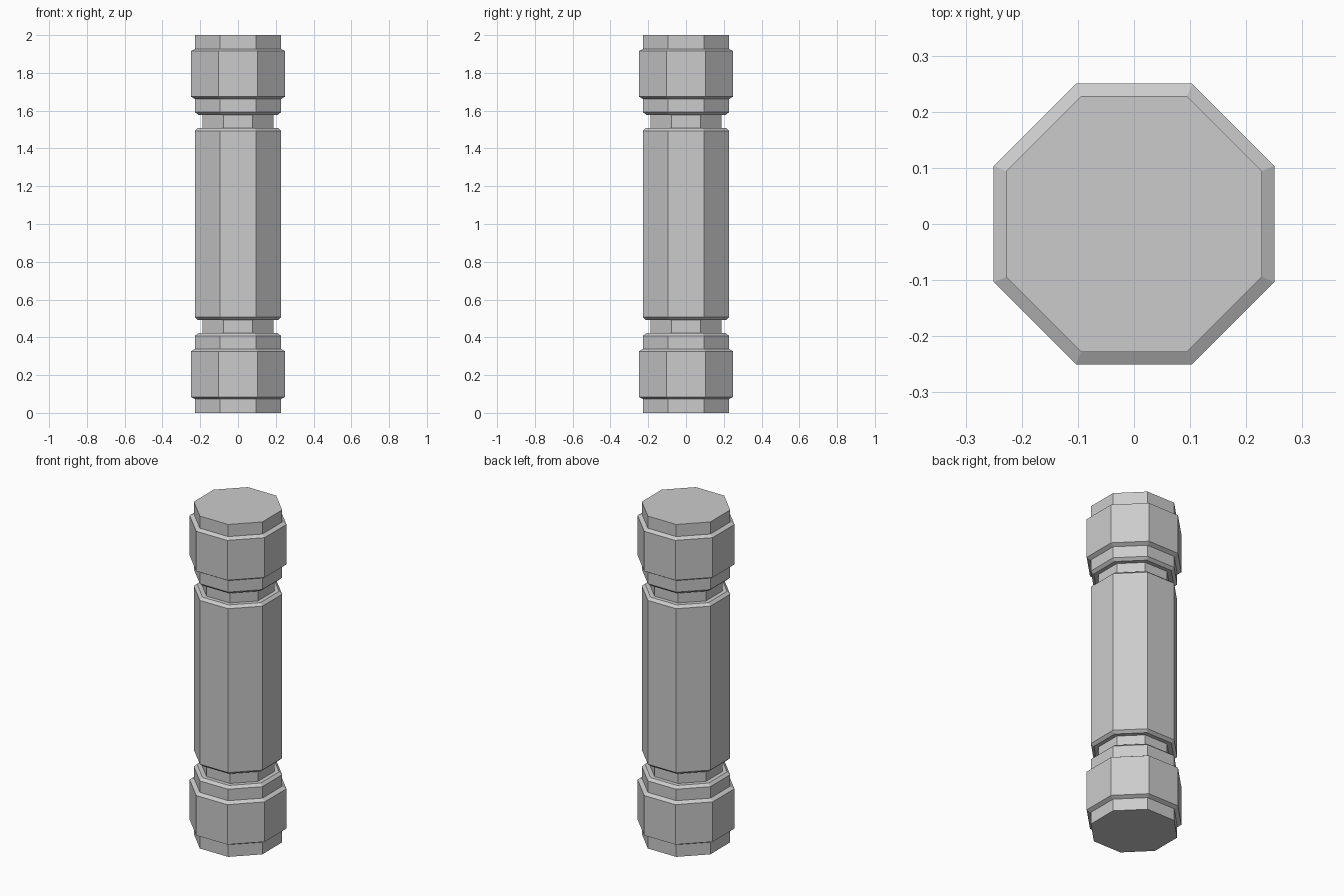
import bpy
import bmesh
from math import cos, sin, pi

SIDES = 8

cube = bpy.data.objects.get("Cube")
if cube:
    bpy.data.objects.remove(cube, do_unlink=True)

# Plain grey for the whole model
grey = bpy.data.materials.new("grey")
grey.use_nodes = True
grey.diffuse_color = (0.6, 0.6, 0.6, 1)
bsdf = grey.node_tree.nodes["Principled BSDF"]
bsdf.inputs["Base Color"].default_value = grey.diffuse_color
bsdf.inputs["Roughness"].default_value = 0.8

# Lower half outline as (flat-to-centre distance, height)
BODY, BAND, CHAMFER, GROOVE = 0.228, 0.25, 0.212, 0.188
lower = [
    (BODY, 0.0), (BODY, 0.073),          # end stub
    (BAND, 0.085), (BAND, 0.325),        # wide band
    (BODY, 0.338), (BODY, 0.407),        # collar
    (CHAMFER, 0.422), (GROOVE, 0.422),   # groove
    (GROOVE, 0.492), (CHAMFER, 0.492),
    (BODY, 0.507),                       # shaft edge
]
# The upper half mirrors the lower one
profile = lower + [(r, 2 - z) for r, z in reversed(lower)]


def octagon_ring(bm, flat, z):
    """Ring of vertices with flat sides facing the axes."""
    radius = flat / cos(pi / SIDES)
    angles = [(i + 0.5) * 2 * pi / SIDES for i in range(SIDES)]
    return [bm.verts.new((radius * cos(a), radius * sin(a), z)) for a in angles]


# Stack the rings into one closed octagonal column
bm = bmesh.new()
rings = [octagon_ring(bm, r, z) for r, z in profile]
for low, high in zip(rings, rings[1:]):
    for i in range(SIDES):
        j = (i + 1) % SIDES
        bm.faces.new((low[i], low[j], high[j], high[i]))
bm.faces.new(list(reversed(rings[0])))
bm.faces.new(rings[-1])
bmesh.ops.recalc_face_normals(bm, faces=bm.faces)

mesh = bpy.data.meshes.new("banded_column")
bm.to_mesh(mesh)
bm.free()
mesh.materials.append(grey)
column = bpy.data.objects.new("banded_column", mesh)
bpy.context.collection.objects.link(column)
